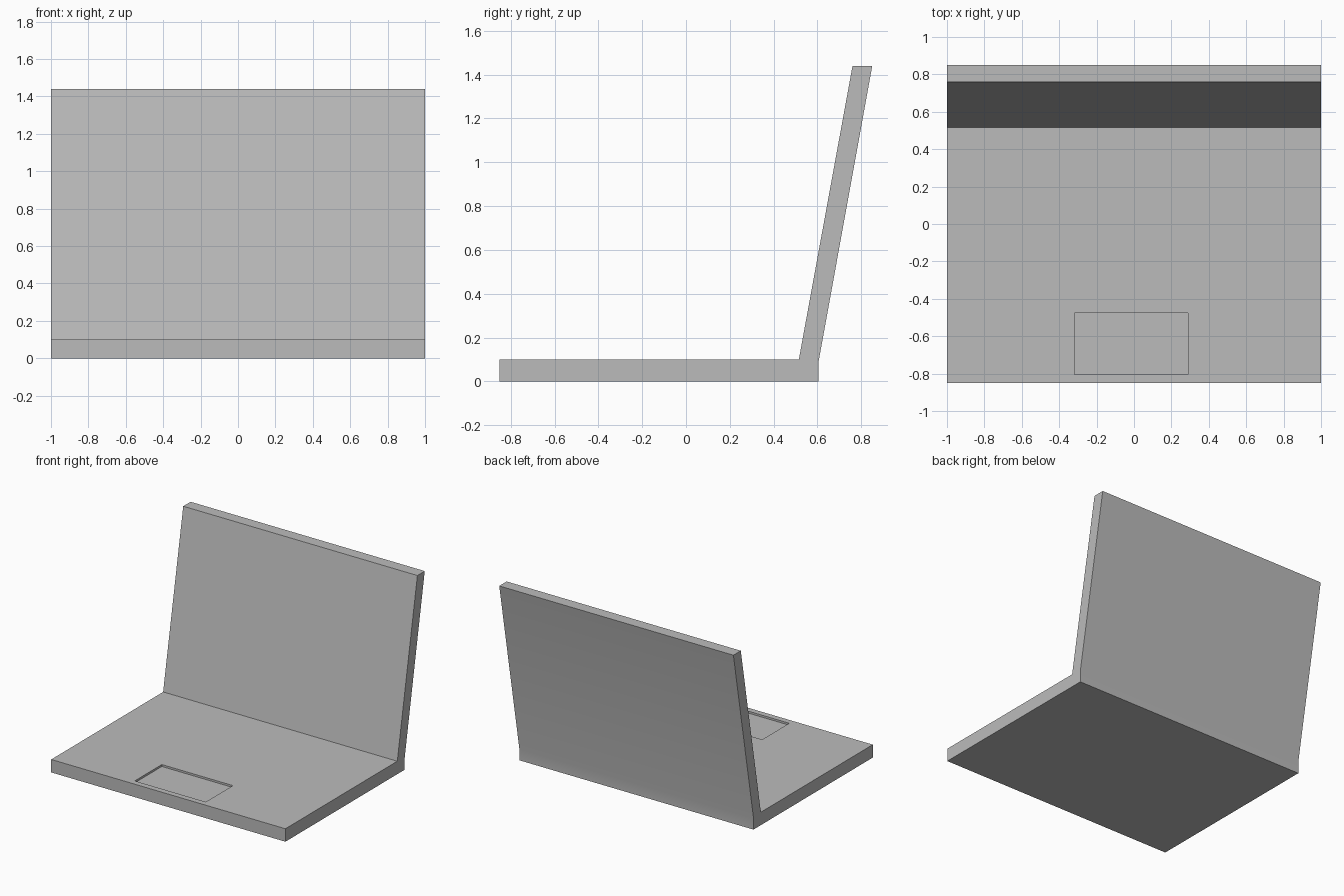
import bpy
import bmesh
import math

cube = bpy.data.objects.get("Cube")
if cube:
    bpy.data.objects.remove(cube, do_unlink=True)

# Single plain grey
grey = bpy.data.materials.new("plain grey")
grey.use_nodes = True
COLOUR = (0.5, 0.5, 0.5, 1)
grey.diffuse_color = COLOUR
grey.node_tree.nodes["Principled BSDF"].inputs["Base Color"].default_value = COLOUR

# Side profile (y, z): flat base with a leaning screen
PROFILE = [(-0.85, 0), (0.605, 0), (0.605, 0.09), (0.85, 1.44),
           (0.76, 1.44), (0.515, 0.1), (-0.85, 0.1)]
PAD_X, PAD_Y = (-0.318, 0.289), (-0.805, -0.475)
PAD_DEPTH = 0.015

# Extrude the profile across the width
bm = bmesh.new()
side = bm.faces.new([bm.verts.new((-1, y, z)) for y, z in PROFILE])
swept = bmesh.ops.extrude_face_region(bm, geom=[side])["geom"]
bmesh.ops.translate(bm, vec=(2, 0, 0),
                    verts=[g for g in swept if isinstance(g, bmesh.types.BMVert)])
bmesh.ops.recalc_face_normals(bm, faces=bm.faces)

# Inset the keyboard deck to the touchpad outline, then sink it
deck = next(f for f in bm.faces
            if f.normal.z > 0.9 and f.calc_center_median().z < 0.5)
middle = deck.calc_center_median()
bmesh.ops.inset_individual(bm, faces=[deck], thickness=0.3)
for v in deck.verts:
    v.co.x = PAD_X[v.co.x > middle.x]
    v.co.y = PAD_Y[v.co.y > middle.y]
bm.normal_update()
pad = bmesh.ops.extrude_discrete_faces(bm, faces=[deck])["faces"][0]
bmesh.ops.translate(bm, vec=(0, 0, -PAD_DEPTH), verts=pad.verts)

mesh = bpy.data.meshes.new("laptop_body")
bm.to_mesh(mesh)
bm.free()
mesh.materials.append(grey)
laptop = bpy.data.objects.new("laptop_body", mesh)
bpy.context.collection.objects.link(laptop)

# Soft shading over the shallow hinge bend only
bpy.ops.object.select_all(action='DESELECT')
laptop.select_set(True)
bpy.context.view_layer.objects.active = laptop
bpy.ops.object.shade_smooth_by_angle(angle=math.radians(30))
